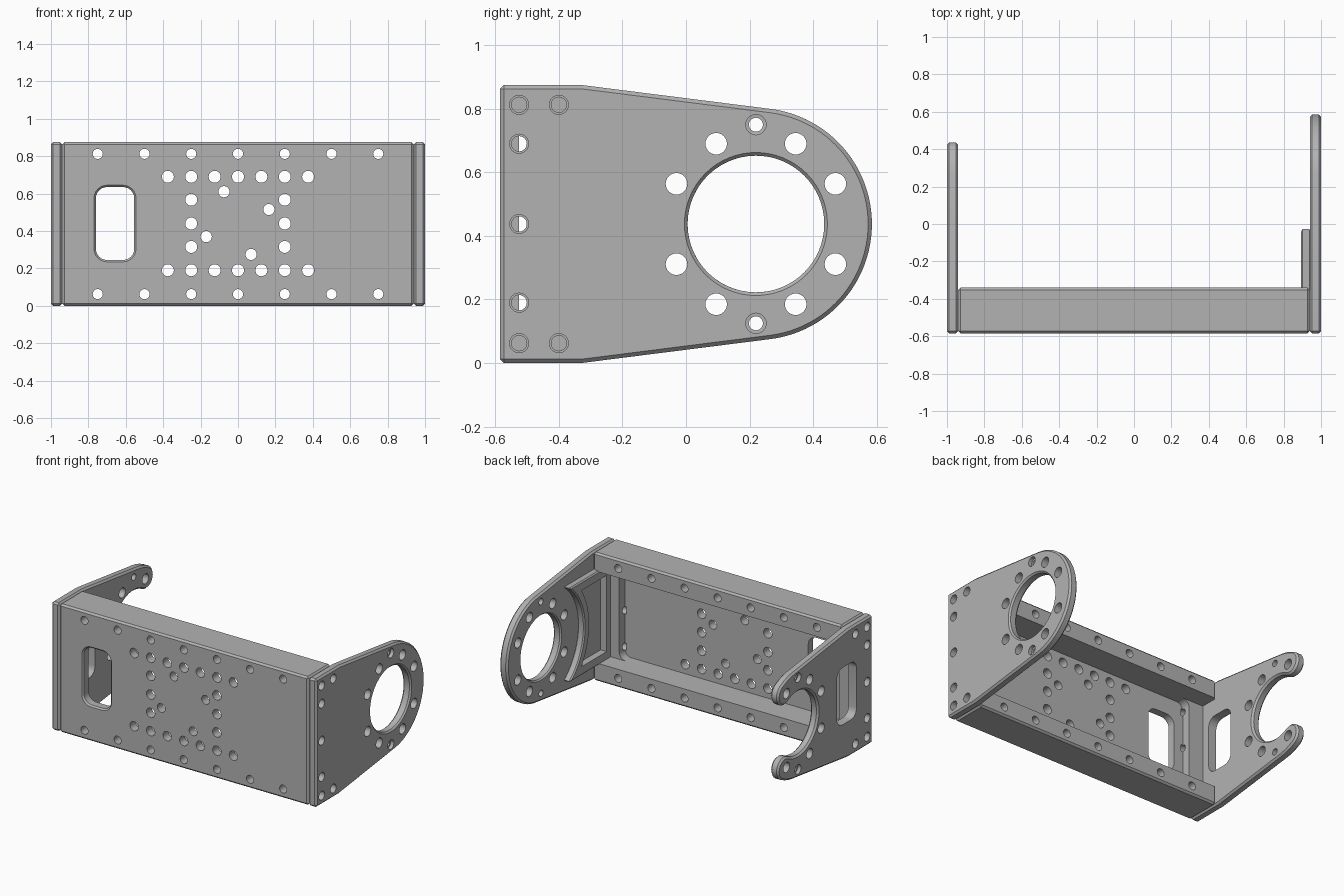
import bpy, bmesh
from math import sin, cos, acos, atan2, hypot, pi, radians

cube = bpy.data.objects.get("Cube")
if cube:
    bpy.data.objects.remove(cube, do_unlink=True)

grey = bpy.data.materials.new("machined_grey")
grey.use_nodes = True
colour = (0.45, 0.45, 0.45, 1)
grey.diffuse_color = colour
grey.node_tree.nodes["Principled BSDF"].inputs["Base Color"].default_value = colour

H, BACK, FRONT = 0.875, -0.34, -0.585
MID = H / 2
AXIS = (0.22, MID)          # bearing centre in (y, z)
LOW, HIGH = 0.0625, 0.8125  # bolt rows
MAP = {"x": lambda a, b, t: (t, a, b), "y": lambda a, b, t: (a, t, b)}


def arc(c, r, a0, a1, n=24):
    """Points on an arc, angles in radians."""
    return [(c[0] + r * cos(a0 + (a1 - a0) * i / n),
             c[1] + r * sin(a0 + (a1 - a0) * i / n)) for i in range(n + 1)]


def rounded(a0, a1, b0, b1, r):
    """Rounded rectangle outline."""
    corners = [(a1 - r, b1 - r), (a0 + r, b1 - r), (a0 + r, b0 + r), (a1 - r, b0 + r)]
    return [p for i, c in enumerate(corners) for p in arc(c, r, i * pi / 2, (i + 1) * pi / 2, 6)]


def loft(name, axis, rings):
    """Solid through a list of (distance along axis, outline)."""
    bm = bmesh.new()
    loops = [[bm.verts.new(MAP[axis](a, b, t)) for a, b in pts] for t, pts in rings]
    n = len(loops[0])
    for lo, hi in zip(loops, loops[1:]):
        for i in range(n):
            j = (i + 1) % n
            bm.faces.new((lo[i], lo[j], hi[j], hi[i]))
    bm.faces.new(loops[0])
    bm.faces.new(loops[-1])
    bmesh.ops.recalc_face_normals(bm, faces=bm.faces)
    mesh = bpy.data.meshes.new(name)
    bm.to_mesh(mesh)
    bm.free()
    ob = bpy.data.objects.new(name, mesh)
    bpy.context.collection.objects.link(ob)
    mesh.materials.append(grey)
    return ob


def prism(name, axis, pts, t0, t1):
    return loft(name, axis, [(t0, pts), (t1, pts)])


def drill(axis, c, steps, n=24):
    """Round cutter; steps are (distance, radius)."""
    return loft("cutter", axis, [(t, arc(c, r, 0, 2 * pi * (n - 1) / n, n - 1)) for t, r in steps])


def finish(ob, cutters, bevel):
    """Chamfer the outline, subtract the cutters, shade."""
    mod = ob.modifiers.new("chamfer", "BEVEL")
    mod.width, mod.segments, mod.limit_method, mod.angle_limit = bevel, 1, "ANGLE", 0.7
    for c in cutters:
        cut = ob.modifiers.new("cut", "BOOLEAN")
        cut.operation, cut.solver, cut.object = "DIFFERENCE", "EXACT", c
    mesh = bpy.data.meshes.new_from_object(
        ob.evaluated_get(bpy.context.evaluated_depsgraph_get()))
    ob.modifiers.clear()
    ob.data = mesh
    mesh.name = ob.name
    for c in cutters:
        bpy.data.objects.remove(c, do_unlink=True)
    bpy.ops.object.select_all(action="DESELECT")
    ob.select_set(True)
    bpy.context.view_layer.objects.active = ob
    bpy.ops.object.shade_smooth_by_angle(angle=radians(30))


# Channel: front web, top and bottom rails, thick ends
channel = prism("channel", "y", [(-.94, 0), (.94, 0), (.94, H), (-.94, H)], FRONT, BACK)
cuts = [prism("cutter", "y", [(-1, .125), (1, .125), (1, .75), (-1, .75)], -.465, -.2),
        prism("cutter", "y", rounded(-.83, .83, .125, .75, .05), -.525, -.2)]

# Window in the web with a chamfered rim
wide, slim = rounded(-.77, -.545, .235, .645, .07), rounded(-.76, -.555, .245, .635, .06)
cuts.append(loft("cutter", "y", [(-.6, wide), (FRONT, wide), (FRONT + .01, slim), (-.4, slim)]))

# Web and rail holes
holes = [(i * .25, z, .027) for i in range(-3, 4) for z in (LOW, HIGH)]
holes += [(i * .125, z, .032) for i in range(-3, 4) for z in (.19, .69)]
holes += [(x, z, .032) for x in (-.25, .25) for z in (.315, .44, .5675)]
holes += [(-.075, .61, .03), (.165, .515, .03), (-.17, .37, .03), (.07, .275, .03)]
cuts += [drill("y", (x, z), [(-.65, r), (-.25, r)]) for x, z, r in holes]

# Tapped holes in both channel ends
bolts = [(-.525, z) for z in (LOW, .19, MID, .69, HIGH)] + [(-.4, LOW), (-.4, HIGH)]
for s in (-1, 1):
    cuts += [drill("x", p, [(s * .815, .024), (s * 1.05, .024)]) for p in bolts]
finish(channel, cuts, .012)

# Outline shared by the end plates: straight back, tapered arms tangent to a round end
R_OUT, R_IN, SHOULDER = .365, .215, -.33
dy, dz = SHOULDER - AXIS[0], H - AXIS[1]
tangent = atan2(dz, dy) - acos(R_OUT / hypot(dy, dz))
low_edge = [(FRONT, 0), (SHOULDER, 0)]
high_edge = [(SHOULDER, H), (FRONT, H)]

ring = arc(AXIS, R_OUT, -tangent, tangent, 48)

# Open hook: two arms with rounded tips
TIP = radians(61)
r_mid, r_tip = (R_OUT + R_IN) / 2, (R_OUT - R_IN) / 2
tip = {s: (AXIS[0] + r_mid * cos(TIP), AXIS[1] + s * r_mid * sin(TIP)) for s in (-1, 1)}
hook = arc(AXIS, R_OUT, -tangent, -TIP, 6)
hook += arc(tip[-1], r_tip, -TIP, pi - TIP, 12)[1:-1]
hook += arc(AXIS, R_IN, 2 * pi - TIP, TIP, 40)
hook += arc(tip[1], r_tip, TIP - pi, TIP, 12)[1:-1]
hook += arc(AXIS, R_OUT, TIP, tangent, 6)


def plate_cutters(s, full):
    """Holes of one end plate on side s."""
    inner, face, out = s * .9, s, s * 1.05
    cs = [drill("x", p, [(inner, .03), (out, .03)]) for p in bolts]
    circle = [(.125, .2525), (.25, .1265), (-.125, .2525), (-.25, .1265)]
    for y, z in circle:
        if full or y < .2:
            cs += [drill("x", (AXIS[0] + y, MID + k * z), [(inner, .034), (out, .034)])
                   for k in (-1, 1)]
    # Counterbored dowel holes
    cs += [drill("x", (AXIS[0], MID + k * .3125),
                 [(inner, .022), (s * .975, .022), (s * .976, .032), (out, .032)]) for k in (-1, 1)]
    return cs


bearing_plate = prism("bearing_plate", "x", low_edge + ring + high_edge, .94, 1)
cuts = plate_cutters(1, True)
cuts.append(drill("x", AXIS, [(.9, .255), (.95, R_IN), (.99, R_IN), (1.03, .255)], 64))
finish(bearing_plate, cuts, .012)

hook_plate = prism("hook_plate", "x", low_edge + hook + high_edge, -1, -.94)
cuts = plate_cutters(-1, False)
cuts.append(prism("cutter", "x", rounded(-.41, -.2, .245, .635, .06), -1.1, -.9))
finish(hook_plate, cuts, .012)


# Stiffening pad inside the bearing plate, hollowed, with a concave edge round the bearing
def pad_outline(y0, half, r):
    a = pi - math_asin(half / r)
    return [(y0, MID + half), (y0, MID - half)] + arc(AXIS, r, 2 * pi - a, a, 24)


def math_asin(v):
    return pi / 2 - acos(v)


pad = prism("stiffening_pad", "x", pad_outline(-.47, .32, .4), .893, .945)
finish(pad, [prism("cutter", "x", pad_outline(-.42, .26, .45), .85, .939)], .008)
